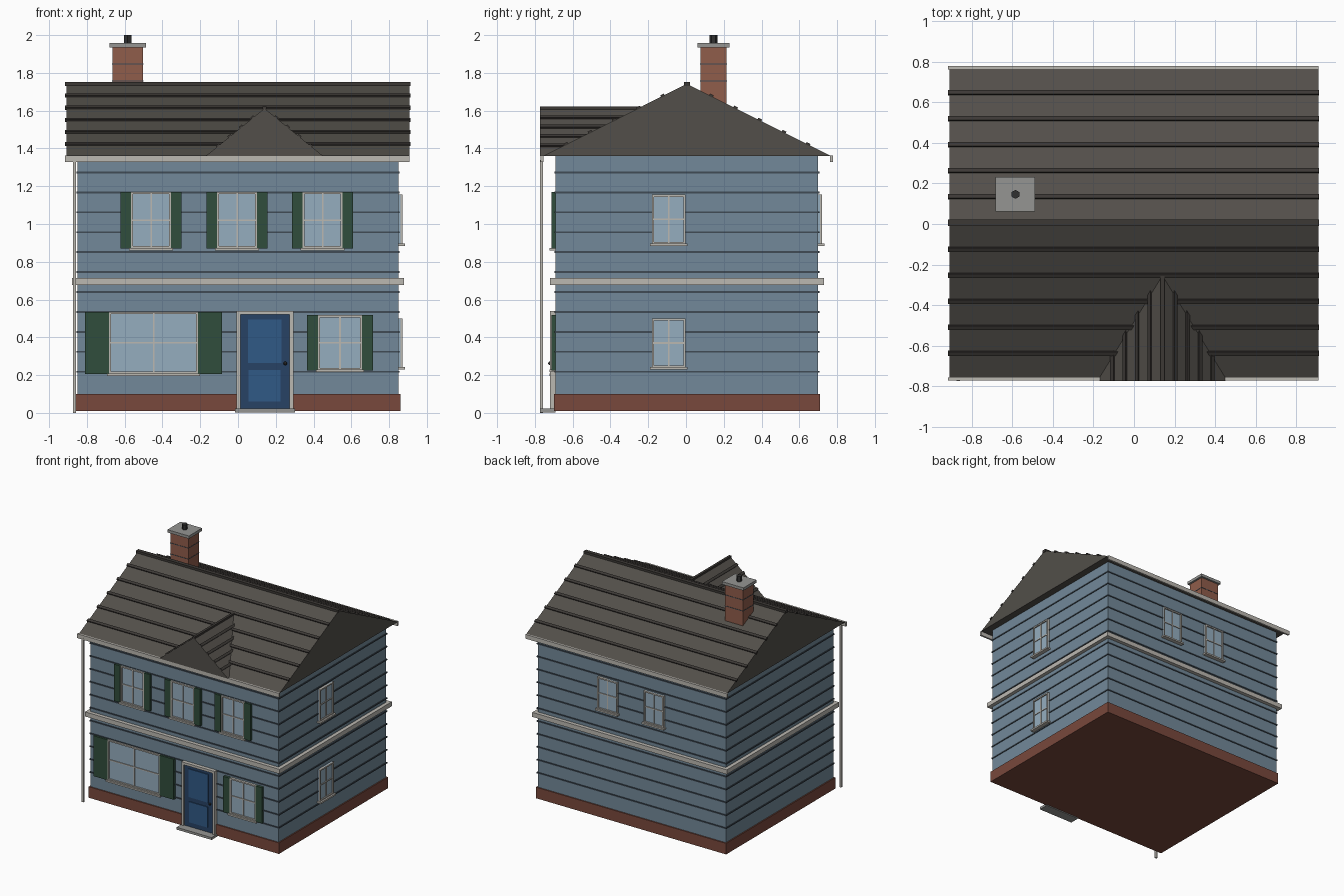
import bpy, bmesh, math
from mathutils import Matrix, Vector

if "Cube" in bpy.data.objects:
    bpy.data.objects.remove(bpy.data.objects["Cube"])


def material(name, rgb):
    m = bpy.data.materials.new(name)
    m.diffuse_color = (*rgb, 1)
    m.use_nodes = True
    m.node_tree.nodes["Principled BSDF"].inputs["Base Color"].default_value = m.diffuse_color
    return m


WALL = material("slate_blue", (0.17, 0.25, 0.32))
LAP = material("dark_slate", (0.05, 0.07, 0.09))
BRICK = material("red_brick", (0.19, 0.065, 0.045))
CLAY = material("chimney_brick", (0.28, 0.11, 0.07))
ROOF = material("shingle", (0.085, 0.078, 0.068))
RIB = material("dark_shingle", (0.045, 0.04, 0.036))
TRIM = material("trim", (0.5, 0.48, 0.44))
STONE = material("stone", (0.3, 0.3, 0.29))
GLASS = material("glass", (0.3, 0.42, 0.52))
GREEN = material("shutter_green", (0.03, 0.075, 0.045))
DOOR = material("door_blue", (0.02, 0.055, 0.13))
PANEL = material("panel_blue", (0.03, 0.1, 0.24))
DARK = material("dark_metal", (0.03, 0.03, 0.03))

CY = 0.005           # house centre in y
HX, HY = 0.85, 0.695  # wall half sizes


def finish(bm, name, mat):
    bmesh.ops.recalc_face_normals(bm, faces=bm.faces)
    me = bpy.data.meshes.new(name)
    bm.to_mesh(me)
    bm.free()
    me.materials.append(mat)
    ob = bpy.data.objects.new(name, me)
    bpy.context.collection.objects.link(ob)
    return ob


def boxes(name, spans, mat, M=Matrix()):
    """One object from boxes given as (x0, x1, y0, y1, z0, z1)."""
    bm = bmesh.new()
    for x0, x1, y0, y1, z0, z1 in spans:
        T = Matrix.Translation(((x0 + x1) / 2, (y0 + y1) / 2, (z0 + z1) / 2))
        S = Matrix.Diagonal((x1 - x0, y1 - y0, z1 - z0, 1))
        bmesh.ops.create_cube(bm, size=1, matrix=M @ T @ S)
    return finish(bm, name, mat)


def prism(name, profile, direction, mat):
    bm = bmesh.new()
    face = bm.faces.new([bm.verts.new(p) for p in profile])
    ext = bmesh.ops.extrude_face_region(bm, geom=[face])
    bmesh.ops.translate(bm, vec=direction,
                        verts=[v for v in ext["geom"] if isinstance(v, bmesh.types.BMVert)])
    # extruding keeps the first cap, so the solid is closed
    return finish(bm, name, mat)


def ring(name, out, z0, z1, mat):
    return boxes(name, [(-HX - out, HX + out, CY - HY - out, CY + HY + out, z0, z1)], mat)


# foundation, walls, lap siding and belt course
ring("foundation", 0.01, 0.01, 0.10, BRICK)
ring("walls", 0, 0.09, 1.36, WALL)
for i in range(11):
    z = 0.218 + i * 0.1055
    ring(f"siding_lap_{i}", 0.006, z - 0.005, z + 0.005, LAP)
ring("belt_course", 0.03, 0.677, 0.714, TRIM)

# main gable roof with shingle courses
EAVE, RIDGE, RUN, RX = 1.36, 1.742, 0.762, 0.908
prism("main_roof", [(-RX, CY - RUN, EAVE), (-RX, CY + RUN, EAVE), (-RX, CY, RIDGE)],
      (2 * RX, 0, 0), ROOF)
pitch = math.atan2(RIDGE - EAVE, RUN)
for side in (-1, 1):
    for i in range(1, 6):
        y = i * 0.128
        M = (Matrix.Translation((0, CY + side * y, RIDGE - y * math.tan(pitch)))
             @ Matrix.Rotation(-side * pitch, 4, 'X'))
        boxes(f"roof_course_{side}_{i}", [(-0.915, 0.912, -0.011, 0.011, -0.005, 0.009)], RIB, M)
boxes("ridge_cap", [(-0.915, 0.912, CY - 0.016, CY + 0.016, RIDGE - 0.012, 1.752)], RIB)

# gutters and downspout
boxes("gutters", [(-0.915, 0.908, -0.77, -0.755, 1.327, 1.362),
                  (-0.915, 0.908, 0.762, 0.777, 1.327, 1.362)], TRIM)
boxes("downspout", [(-0.873, -0.857, -0.772, -0.757, 0.0, 1.34)], TRIM)

# small front gable with ribs that stop at the main roof
GX, GZ, GRUN, GY = 0.14, 1.612, 0.31, -0.772
slope = (GZ - EAVE) / GRUN
prism("front_gable", [(GX - GRUN, GY, EAVE), (GX + GRUN, GY, EAVE), (GX, GY, GZ)],
      (0, 0.54, 0), ROOF)
for i in range(-4, 5):
    dx = i * 0.061
    z = GZ - abs(dx) * slope
    back = CY - (RIDGE - z) / math.tan(pitch) + 0.03
    s = (i > 0) - (i < 0)
    M = Matrix.Translation((GX + dx, 0, z)) @ Matrix.Rotation(s * math.atan(slope), 4, 'Y')
    boxes(f"gable_rib_{i + 4}", [(-0.01, 0.01, GY, back, -0.006, 0.009)], RIB, M)

# chimney
CX, CHY = -0.584, 0.146
boxes("chimney", [(CX - 0.081, CX + 0.081, CHY - 0.069, CHY + 0.069, 1.5, 1.937)], CLAY)
boxes("chimney_joints", [(CX - 0.083, CX + 0.083, CHY - 0.071, CHY + 0.071, z, z + 0.005)
                         for z in (1.755, 1.845)], LAP)
boxes("chimney_cap", [(CX - 0.097, CX + 0.097, CHY - 0.085, CHY + 0.085, 1.935, 1.958)], STONE)
bm = bmesh.new()
bmesh.ops.create_cone(bm, cap_ends=True, segments=6, radius1=0.022, radius2=0.022, depth=0.05,
                      matrix=Matrix.Translation((CX, CHY, 1.975)))
finish(bm, "chimney_pot", DARK)


def wall_frame(angle, dist):
    """Local frame: x along the wall, -y outward, wall plane at y = 0."""
    return (Matrix.Translation((0, CY, 0)) @ Matrix.Rotation(angle, 4, 'Z')
            @ Matrix.Translation((0, -dist, 0)))


FRONT = wall_frame(0, HY)
RIGHT = wall_frame(math.pi / 2, HX)
BACK = wall_frame(math.pi, HY)


def window(name, M, c, w, z0, z1, shutter=0.0):
    a, b, t, m = c - w / 2, c + w / 2, 0.011, (z0 + z1) / 2
    boxes(name + "_glass", [(a, b, -0.01, 0.005, z0, z1)], GLASS, M)
    boxes(name + "_frame", [(a, a + t, -0.02, 0, z0, z1), (b - t, b, -0.02, 0, z0, z1),
                            (a, b, -0.02, 0, z0, z0 + t), (a, b, -0.02, 0, z1 - t, z1),
                            (c - 0.004, c + 0.004, -0.016, 0, z0, z1),
                            (a, b, -0.016, 0, m - 0.004, m + 0.004),
                            (a - 0.01, b + 0.01, -0.033, 0, z0 - 0.011, z0 + 0.002)], TRIM, M)
    if shutter:
        boxes(name + "_shutters", [(a - shutter, a, -0.022, 0, z0 - 0.002, z1),
                                   (b, b + shutter, -0.022, 0, z0 - 0.002, z1)], GREEN, M)


# windows
for i, x in enumerate((-0.46, -0.005, 0.448)):
    window(f"upper_window_{i}", FRONT, x, 0.213, 0.872, 1.17, 0.055)
window("picture_window", FRONT, -0.447, 0.472, 0.207, 0.535, 0.127)
window("lower_window", FRONT, 0.54, 0.235, 0.227, 0.517, 0.058)
for i, z in enumerate((0.24, 0.895)):
    window(f"side_window_{i}", RIGHT, -0.097, 0.178, z, z + 0.26)
for i, x in enumerate((-0.21, 0.21)):
    window(f"back_window_{i}", BACK, x, 0.18, 0.895, 1.155)

# front door with trim, panels, knob and step
boxes("door", [(0.005, 0.28, -0.018, 0, 0.015, 0.525)], DOOR, FRONT)
boxes("door_panels", [(0.052, 0.23, -0.024, 0, 0.265, 0.425 + 0.07),
                      (0.055, 0.225, -0.024, 0, 0.06, 0.228)], PANEL, FRONT)
boxes("door_trim", [(-0.008, 0.012, -0.03, 0, 0.015, 0.54), (0.273, 0.293, -0.03, 0, 0.015, 0.54),
                    (-0.008, 0.293, -0.03, 0, 0.52, 0.54)], TRIM, FRONT)
boxes("door_step", [(-0.015, 0.302, -0.082, 0, 0.003, 0.022)], STONE, FRONT)
bm = bmesh.new()
bmesh.ops.create_uvsphere(bm, u_segments=8, v_segments=6, radius=0.01,
                          matrix=FRONT @ Matrix.Translation((0.25, -0.03, 0.262)))
finish(bm, "door_knob", DARK)
